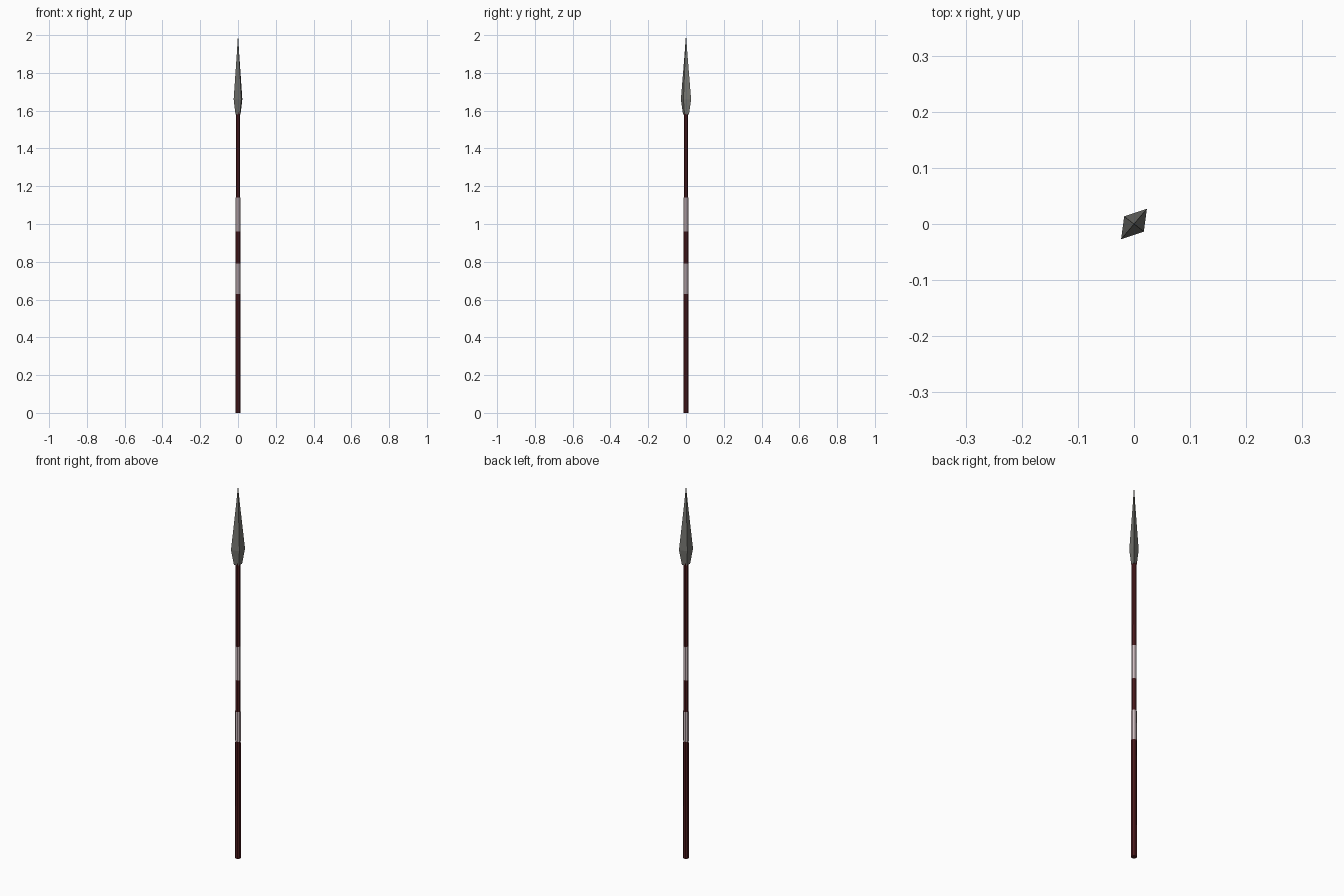
import bpy, bmesh, math

if "Cube" in bpy.data.objects:
    bpy.data.objects.remove(bpy.data.objects["Cube"])


def material(name, rgb):
    m = bpy.data.materials.new(name)
    m.diffuse_color = (*rgb, 1)
    m.use_nodes = True
    m.node_tree.nodes["Principled BSDF"].inputs["Base Color"].default_value = m.diffuse_color
    return m


wood = material("dark red wood", (0.075, 0.011, 0.013))
cloth = material("pale wrap", (0.62, 0.50, 0.52))
steel = material("grey steel", (0.17, 0.17, 0.155))


def loft(name, rings, mat):
    """Skin a list of equal-sized point rings and cap both ends."""
    bm = bmesh.new()
    vs = [[bm.verts.new(p) for p in ring] for ring in rings]
    n = len(vs[0])
    for a, b in zip(vs, vs[1:]):
        for i in range(n):
            j = (i + 1) % n
            bm.faces.new((a[i], a[j], b[j], b[i]))
    bm.faces.new(vs[0][::-1])
    bm.faces.new(vs[-1])
    bmesh.ops.recalc_face_normals(bm, faces=bm.faces)
    me = bpy.data.meshes.new(name)
    bm.to_mesh(me)
    bm.free()
    me.materials.append(mat)
    ob = bpy.data.objects.new(name, me)
    bpy.context.collection.objects.link(ob)
    return ob


def octagon(r, z):
    return [(r * math.cos(math.radians(22.5 + 45 * i)),
             r * math.sin(math.radians(22.5 + 45 * i)), z) for i in range(8)]


def shaft_radius(z):
    return 0.0148 - 0.0017 * z


# slightly tapered octagonal shaft, split where the wraps sit
for name, z0, z1 in (("lower_shaft", 0, 0.63), ("middle_shaft", 0.79, 0.96),
                     ("upper_shaft", 1.14, 1.60)):
    loft(name, [octagon(shaft_radius(z), z) for z in (z0, z1)], wood)

# pale grip wraps
for name, z0, z1 in (("lower_wrap", 0.63, 0.79), ("upper_wrap", 0.96, 1.14)):
    loft(name, [octagon(shaft_radius(z) + 0.0003, z) for z in (z0, z1)], cloth)

# diamond-section spear blade, turned on the shaft
diamond = [(0.023, 0.027), (-0.0175, 0.0135), (-0.023, -0.027), (0.0175, -0.0135)]
loft("spear_blade",
     [[(x * s, y * s, z) for x, y in diamond]
      for s, z in ((0.58, 1.58), (1.0, 1.66), (0.28, 1.90), (0.01, 2.0))], steel)
